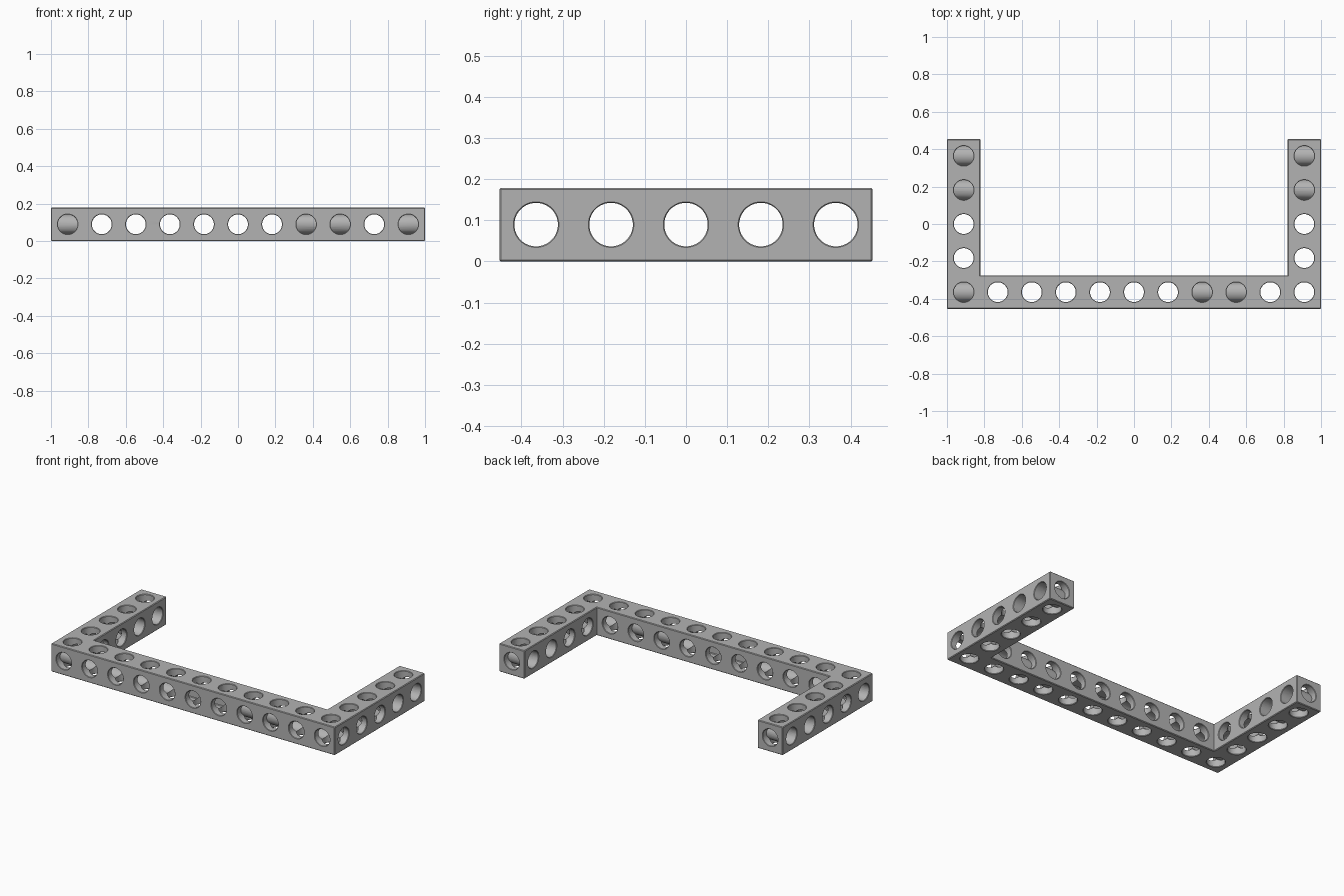
import bpy, bmesh, math
from mathutils import Matrix, Vector

default = bpy.data.objects.get("Cube")
if default:
    bpy.data.objects.remove(default)

WIDTH = 0.179                   # beam thickness
PITCH = (2 - WIDTH) / 10        # hole spacing
HALF_Y = (4 * PITCH + WIDTH) / 2
MID = WIDTH / 2
BEVEL = 0.004
RADIUS, RIM, SINK = 0.053, 0.0555, 0.003

grey = bpy.data.materials.new("plain grey")
grey.use_nodes = True
colour = (0.45, 0.45, 0.45, 1)
grey.diffuse_color = colour
grey.node_tree.nodes["Principled BSDF"].inputs["Base Color"].default_value = colour


def make_object(name, bm):
    mesh = bpy.data.meshes.new(name)
    bmesh.ops.recalc_face_normals(bm, faces=bm.faces)
    bm.to_mesh(mesh)
    bm.free()
    mesh.materials.append(grey)
    obj = bpy.data.objects.new(name, mesh)
    bpy.context.collection.objects.link(obj)
    return obj


def add_bore(bm, axis, centre, length):
    """Round bore with a small chamfer where it leaves the beam."""
    end, over = length / 2, 0.01
    profile = [(-end - over, RIM), (-end, RIM), (-end + SINK, RADIUS),
               (end - SINK, RADIUS), (end, RIM), (end + over, RIM)]
    turn = Vector(axis).to_track_quat('Z', 'Y').to_matrix().to_4x4()
    place = Matrix.Translation(centre) @ turn
    sides = 32
    rings = []
    for z, r in profile:
        angles = [math.tau * (i + 0.5) / sides for i in range(sides)]
        rings.append([bm.verts.new(place @ Vector((r * math.cos(a), r * math.sin(a), z)))
                      for a in angles])
    for low, high in zip(rings, rings[1:]):
        for i in range(sides):
            j = (i + 1) % sides
            bm.faces.new((low[i], low[j], high[j], high[i]))
    bm.faces.new(rings[0][::-1])
    bm.faces.new(rings[-1])


# U-shaped beam with chamfered outer edges
inner_x, inner_y = 1 - WIDTH, WIDTH - HALF_Y
half = [(1, -HALF_Y), (1, HALF_Y), (inner_x, HALF_Y), (inner_x, inner_y)]
outline = half + [(-x, y) for x, y in reversed(half)]
bm = bmesh.new()
base = bm.faces.new([bm.verts.new((x, y, 0)) for x, y in outline])
top = bmesh.ops.extrude_face_region(bm, geom=[base])["geom"]
bmesh.ops.translate(bm, vec=(0, 0, WIDTH),
                    verts=[g for g in top if isinstance(g, bmesh.types.BMVert)])
bmesh.ops.recalc_face_normals(bm, faces=bm.faces)
convex = [e for e in bm.edges if e.is_convex]
bmesh.ops.bevel(bm, geom=convex, offset=BEVEL, segments=1, affect='EDGES')
frame = make_object("u_frame_beam", bm)

# Hole centres along the cross beam and the two arms
columns = [(i - 5) * PITCH for i in range(11)]
rows = [(i - 2) * PITCH for i in range(5)]
front, side = rows[0], columns[-1]

bores = {name: bmesh.new() for name in ("vertical", "lengthwise", "crosswise")}
for x in columns:
    add_bore(bores["vertical"], (0, 0, 1), (x, front, MID), WIDTH)
    if abs(x) < side - 0.01:
        add_bore(bores["lengthwise"], (0, 1, 0), (x, front, MID), WIDTH)
for x in (-side, side):
    add_bore(bores["lengthwise"], (0, 1, 0), (x, 0, MID), 2 * HALF_Y)
    for y in rows[1:]:
        add_bore(bores["vertical"], (0, 0, 1), (x, y, MID), WIDTH)
        add_bore(bores["crosswise"], (1, 0, 0), (x, y, MID), WIDTH)
add_bore(bores["crosswise"], (1, 0, 0), (0, front, MID), 2)

# Drill each direction in turn
bpy.context.view_layer.objects.active = frame
for name, cutter_mesh in bores.items():
    cutter = make_object(name + "_bores", cutter_mesh)
    cutter.hide_render = True
    drill = frame.modifiers.new(name, 'BOOLEAN')
    drill.operation = 'DIFFERENCE'
    drill.solver = 'EXACT'
    drill.object = cutter
    bpy.ops.object.modifier_apply(modifier=drill.name)
    bpy.data.objects.remove(cutter)

bpy.ops.object.select_all(action='DESELECT')
frame.select_set(True)
bpy.ops.object.shade_smooth_by_angle(angle=math.radians(25))
